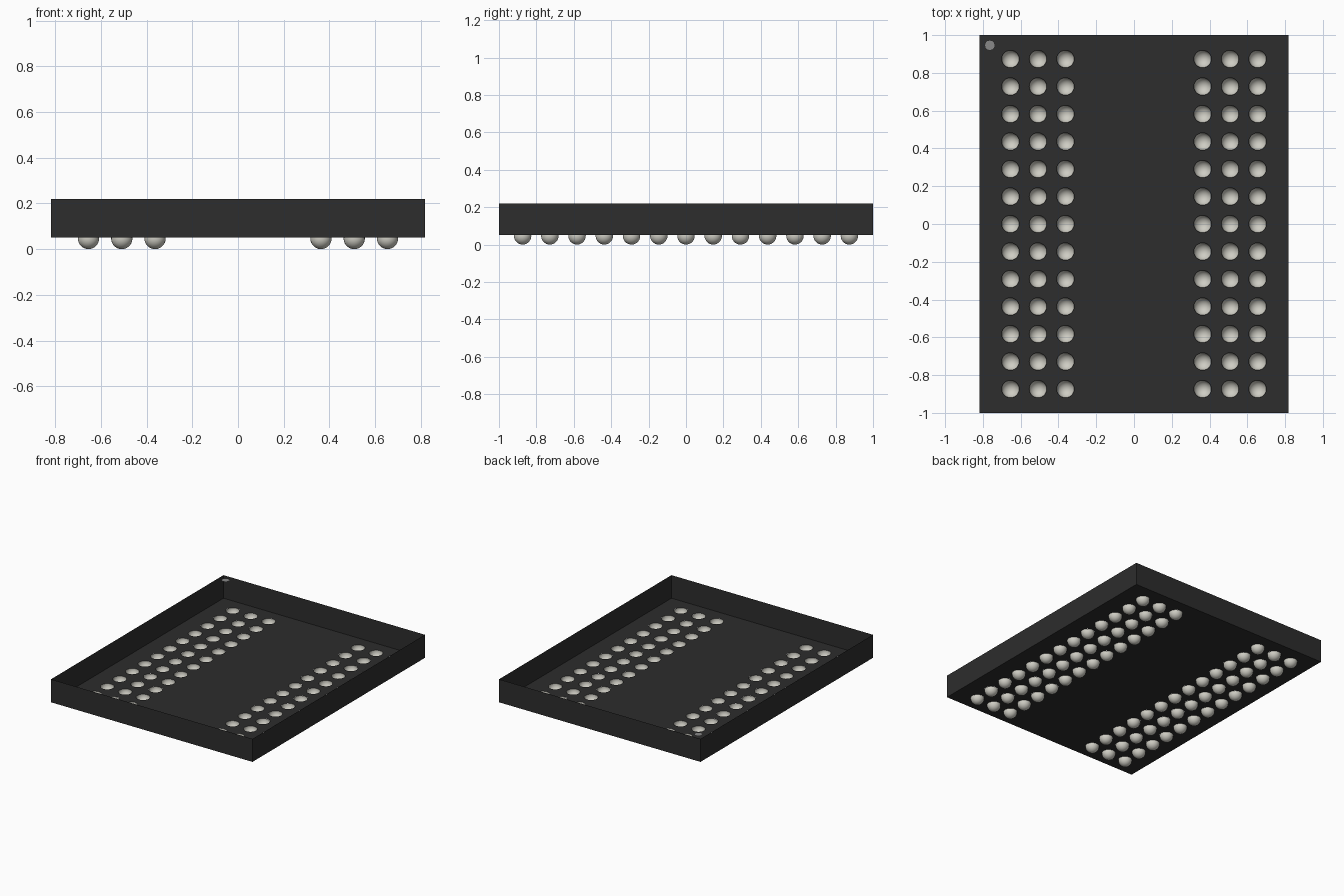
import bpy, bmesh, math
from mathutils import Matrix, Vector

if "Cube" in bpy.data.objects:
    bpy.data.objects.remove(bpy.data.objects["Cube"], do_unlink=True)

WIDTH, DEPTH = 1.636, 2.0
FLOOR, TOP = 0.051, 0.22
BALL_R, PITCH = 0.0465, 0.1456
SEGMENTS = 24


def material(name, color):
    m = bpy.data.materials.new(name)
    m.use_nodes = True
    m.diffuse_color = (*color, 1)
    bsdf = m.node_tree.nodes["Principled BSDF"]
    bsdf.inputs["Base Color"].default_value = (*color, 1)
    bsdf.inputs["Roughness"].default_value = 0.6
    return m


def finish(bm, name, mat):
    mesh = bpy.data.meshes.new(name)
    bm.to_mesh(mesh)
    bm.free()
    mesh.materials.append(mat)
    obj = bpy.data.objects.new(name, mesh)
    bpy.context.collection.objects.link(obj)
    return obj


black = material("black body", (0.026, 0.026, 0.026))
solder = material("solder grey", (0.62, 0.61, 0.55))
grey = material("marker grey", (0.25, 0.25, 0.25))

# Ball centres: two mirrored banks of three columns, thirteen rows
columns = [side * (0.363 + i * PITCH) for side in (-1, 1) for i in range(3)]
centres = [Vector((x, row * PITCH, 0)) for x in columns for row in range(-6, 7)]

# Package body: open-topped thin shell with round openings in the floor
bm = bmesh.new()
size = Matrix.Diagonal((WIDTH, DEPTH, TOP - FLOOR, 1))
bmesh.ops.create_cube(bm, size=1,
                      matrix=Matrix.Translation((0, 0, (TOP + FLOOR) / 2)) @ size)
caps = [f for f in bm.faces if abs(f.normal.z) > 0.5]
bmesh.ops.delete(bm, geom=caps, context='FACES_ONLY')
rim_r = math.sqrt(BALL_R ** 2 - (FLOOR - BALL_R) ** 2)
for c in centres:
    bmesh.ops.create_circle(bm, segments=SEGMENTS, radius=rim_r,
                            matrix=Matrix.Translation((c.x, c.y, FLOOR)))
floor_edges = [e for e in bm.edges
               if all(abs(v.co.z - FLOOR) < 0.001 for v in e.verts)]
bmesh.ops.triangle_fill(bm, edges=floor_edges, use_beauty=True,
                        use_dissolve=False, normal=(0, 0, -1))
finish(bm, "package_body", black)

# Solder balls: hollow bowls cut off at the floor
bm = bmesh.new()
for c in centres:
    bmesh.ops.create_uvsphere(bm, u_segments=SEGMENTS, v_segments=14, radius=BALL_R,
                              matrix=Matrix.Translation((c.x, c.y, BALL_R)))
bmesh.ops.bisect_plane(bm, geom=bm.verts[:] + bm.edges[:] + bm.faces[:],
                       plane_co=(0, 0, FLOOR), plane_no=(0, 0, 1), clear_outer=True)
for f in bm.faces:
    f.smooth = True
finish(bm, "solder_balls", solder)

# Corner marker: flat disc level with the rim
bm = bmesh.new()
bmesh.ops.create_circle(bm, cap_ends=True, segments=12, radius=0.028,
                        matrix=Matrix.Translation((-0.763, 0.946, TOP - 0.001)))
finish(bm, "corner_marker", grey)
